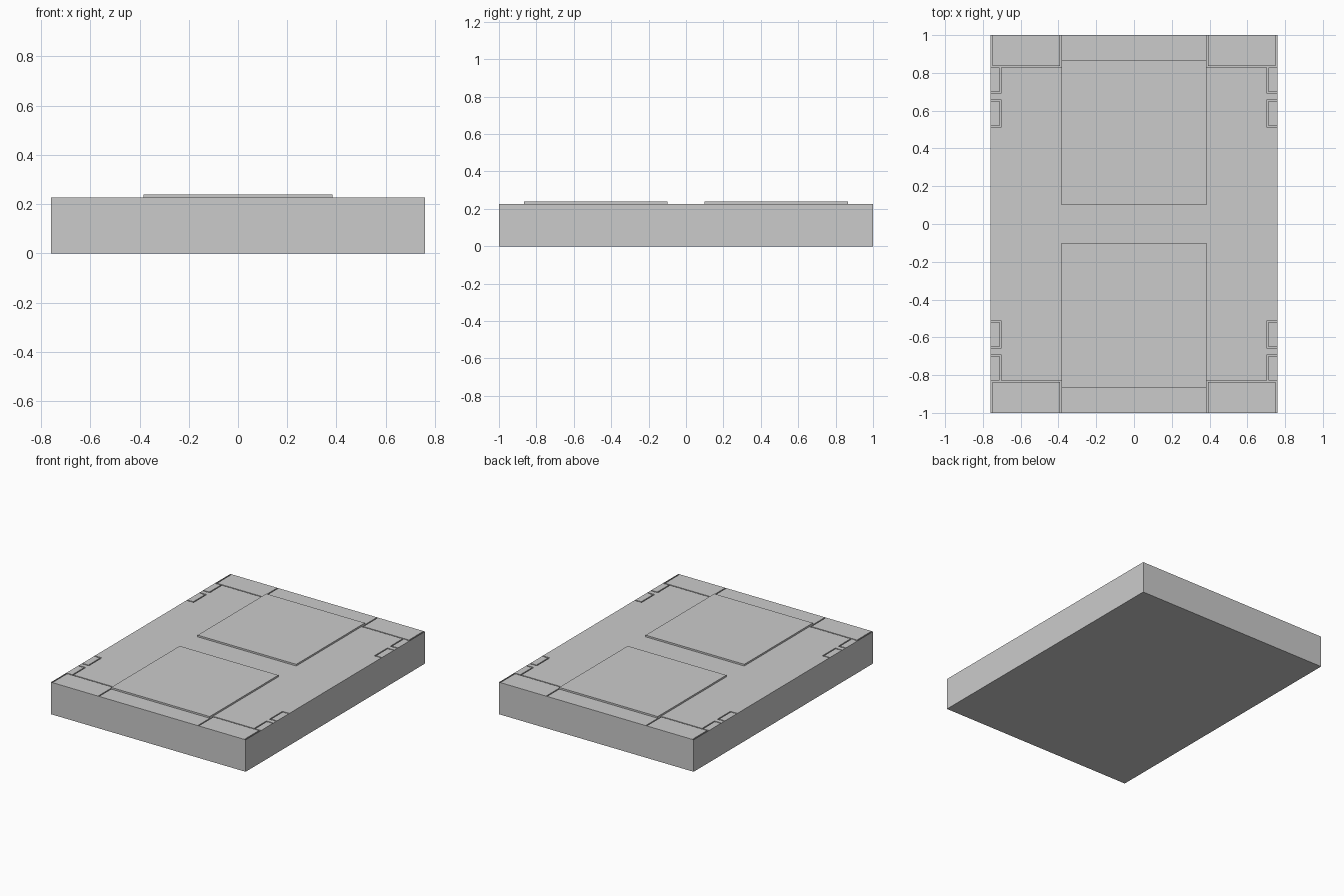
import bpy, bmesh
from mathutils import Matrix, Vector

if "Cube" in bpy.data.objects:
    bpy.data.objects.remove(bpy.data.objects["Cube"])

HX, HY, TOP, PAD_TOP = 0.76, 1.0, 0.226, 0.238
W, DEPTH = 0.008, 0.008   # groove width and depth


def add_box(bm, x0, x1, y0, y1, z0, z1):
    m = (Matrix.Translation(((x0 + x1) / 2, (y0 + y1) / 2, (z0 + z1) / 2))
         @ Matrix.Diagonal((x1 - x0, y1 - y0, z1 - z0, 1)))
    bmesh.ops.create_cube(bm, size=1, matrix=m)


def make_object(name, boxes):
    bm = bmesh.new()
    for b in boxes:
        add_box(bm, *b)
    me = bpy.data.meshes.new(name)
    bm.to_mesh(me)
    bm.free()
    ob = bpy.data.objects.new(name, me)
    bpy.context.collection.objects.link(ob)
    return ob


# Main slab
slab = make_object("slab", [(-HX, HX, -HY, HY, 0, TOP)])

# Groove layout for one corner, as flat rectangles
edge = HX - 0.003
rects = [
    (0.385, 0.385 + W, 0.832, HY - 0.003),    # inner side of corner panel
    (edge - W, edge, 0.832, HY - 0.003),      # outer side of corner panel
    (0.385, edge, 0.828, 0.828 + W),          # long edge of corner panel
]
for y0, y1 in ((0.69, 0.828), (0.512, 0.65)):  # two hinge brackets
    rects.append((0.705, 0.705 + W, y0, y1 + W))
    rects.append((0.705, edge, y0, y0 + W))
    rects.append((0.705, edge, y1, y1 + W))

# Mirror the grooves to all four corners and cut them
cuts = []
for sx in (-1, 1):
    for sy in (-1, 1):
        for x0, x1, y0, y1 in rects:
            xs, ys = sorted((sx * x0, sx * x1)), sorted((sy * y0, sy * y1))
            cuts.append((*xs, *ys, TOP - DEPTH, TOP + 0.02))
cutter = make_object("groove_cutter", cuts)
cutter.hide_render = True
cutter.hide_viewport = False
cutter.display_type = 'WIRE'

mod = slab.modifiers.new("grooves", 'BOOLEAN')
mod.operation = 'DIFFERENCE'
mod.solver = 'EXACT'
mod.use_self = True
mod.object = cutter
bpy.context.view_layer.objects.active = slab
slab.select_set(True)
bpy.ops.object.modifier_apply(modifier=mod.name)
bpy.data.objects.remove(cutter, do_unlink=True)

# Raised square pads
for name, y0, y1 in (("front_pad", -0.865, -0.1), ("back_pad", 0.1, 0.865)):
    make_object(name, [(-0.385, 0.385, y0, y1, TOP, PAD_TOP)])
